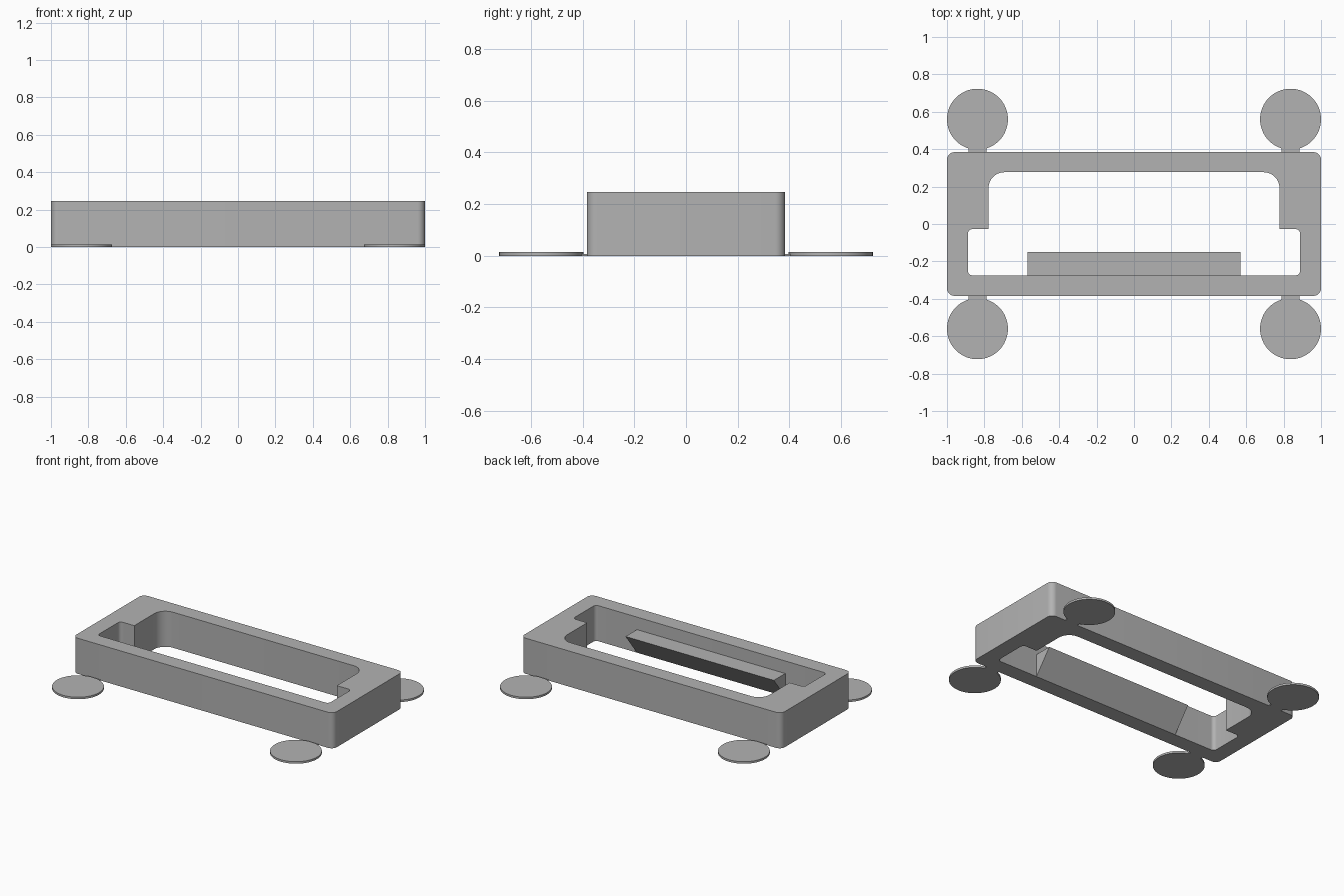
import bpy, bmesh, math

cube = bpy.data.objects.get("Cube")
if cube:
    bpy.data.objects.remove(cube, do_unlink=True)

grey = bpy.data.materials.new("plain grey")
grey.use_nodes = True
colour = (0.45, 0.45, 0.45, 1)
grey.diffuse_color = colour
grey.node_tree.nodes["Principled BSDF"].inputs["Base Color"].default_value = colour

HEIGHT = 0.247
HALF_DEPTH = 0.384
FRONT_WALL = -0.275


def finish(bm, name):
    bmesh.ops.recalc_face_normals(bm, faces=bm.faces)
    mesh = bpy.data.meshes.new(name)
    bm.to_mesh(mesh)
    bm.free()
    mesh.materials.append(grey)
    obj = bpy.data.objects.new(name, mesh)
    bpy.context.collection.objects.link(obj)
    bpy.ops.object.select_all(action='DESELECT')
    obj.select_set(True)
    bpy.context.view_layer.objects.active = obj
    bpy.ops.object.shade_smooth_by_angle(angle=math.radians(30))
    return obj


def rounded(corners, steps=8):
    """Outline from (x, y, radius) corners, with arcs at the rounded ones."""
    out = []
    for i, (x, y, r) in enumerate(corners):
        if r == 0:
            out.append((x, y))
            continue
        px, py, _ = corners[i - 1]
        nx, ny, _ = corners[(i + 1) % len(corners)]
        a = math.hypot(px - x, py - y)
        b = math.hypot(nx - x, ny - y)
        ux, uy = (px - x) / a, (py - y) / a
        vx, vy = (nx - x) / b, (ny - y) / b
        for k in range(steps + 1):
            t = math.pi / 2 * k / steps
            s, c = r * (1 - math.sin(t)), r * (1 - math.cos(t))
            out.append((x + ux * s + vx * c, y + uy * s + vy * c))
    return out


def mirrored(half):
    """Complete the right half of an outline with its mirror image."""
    return half + [(-x, y, r) for x, y, r in reversed(half)]


def extrude_loops(loops, height, name):
    """Solid from an outer outline and optional holes."""
    bm = bmesh.new()
    edges = []
    for loop in loops:
        verts = [bm.verts.new((x, y, 0)) for x, y in loop]
        edges += [bm.edges.new((v, verts[i - 1])) for i, v in enumerate(verts)]
    bmesh.ops.triangle_fill(bm, use_beauty=True, use_dissolve=False, edges=edges)
    base = list(bm.faces)
    top = bmesh.ops.extrude_face_region(bm, geom=base, use_keep_orig=True)
    verts = [g for g in top["geom"] if isinstance(g, bmesh.types.BMVert)]
    bmesh.ops.translate(bm, vec=(0, 0, height), verts=verts)
    return finish(bm, name)


# Rounded frame with a stepped opening
outer = mirrored([(1, -HALF_DEPTH, 0.04), (1, HALF_DEPTH, 0.04)])
opening = mirrored([(0.888, FRONT_WALL, 0.025), (0.888, -0.027, 0.025),
                    (0.778, -0.027, 0), (0.778, 0.277, 0.085)])
extrude_loops([rounded(outer), rounded(opening)], HEIGHT, "frame")

# Wedge-shaped ledge on the inside of the front wall
bm = bmesh.new()
profile = [(FRONT_WALL, 0.0), (-0.15, 0.16), (FRONT_WALL, 0.16)]
ends = [[bm.verts.new((x, y, z)) for y, z in profile] for x in (-0.57, 0.57)]
for end in ends:
    bm.faces.new(end)
for i in range(3):
    bm.faces.new((ends[0][i - 1], ends[0][i], ends[1][i], ends[1][i - 1]))
finish(bm, "wedge_ledge")

# Thin round corner pads, each joined to the frame by a thinner tab
for sx, side in ((-1, "right"), (1, "left")):
    for sy, end in ((-1, "front"), (1, "back")):
        cx, cy = sx * 0.837, sy * 0.56
        disc = [(cx + 0.163 * math.cos(math.tau * k / 64),
                 cy + 0.163 * math.sin(math.tau * k / 64)) for k in range(64)]
        extrude_loops([disc], 0.014, f"{end}_{side}_pad")
        near, far = sy * (HALF_DEPTH - 0.005), sy * 0.42
        tab = [(cx - 0.049, near), (cx + 0.049, near),
               (cx + 0.049, far), (cx - 0.049, far)]
        extrude_loops([tab], 0.006, f"{end}_{side}_tab")
